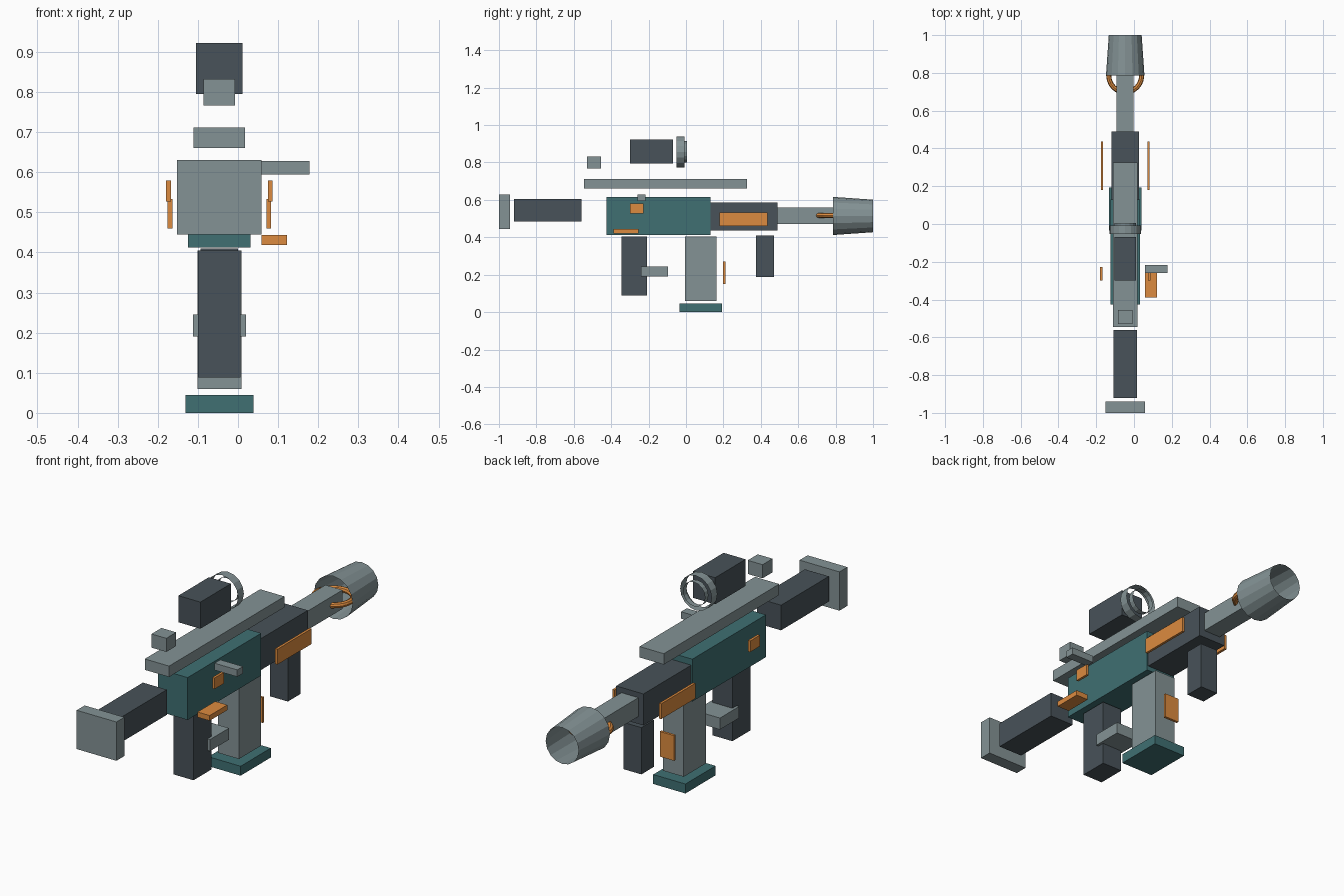
import bpy, bmesh, math
from mathutils import Matrix

if "Cube" in bpy.data.objects:
    bpy.data.objects.remove(bpy.data.objects["Cube"])

CX = -0.0465  # the gun's centre line


def material(name, rgb):
    m = bpy.data.materials.new(name)
    m.diffuse_color = (*rgb, 1)
    m.use_nodes = True
    m.node_tree.nodes["Principled BSDF"].inputs["Base Color"].default_value = m.diffuse_color
    return m


GREY = material("steel_grey", (0.23, 0.29, 0.30))
DARK = material("dark_grey", (0.065, 0.085, 0.10))
TEAL = material("teal", (0.05, 0.16, 0.17))
ORANGE = material("orange", (0.72, 0.26, 0.05))


def finish(name, bm, mat):
    me = bpy.data.meshes.new(name)
    bm.to_mesh(me)
    bm.free()
    me.materials.append(mat)
    ob = bpy.data.objects.new(name, me)
    bpy.context.collection.objects.link(ob)
    return ob


def box(name, mat, x, y, z):
    """Box from (low, high) ranges on each axis."""
    bm = bmesh.new()
    bmesh.ops.create_cube(bm, size=1)
    for v in bm.verts:
        for i, (lo, hi) in enumerate((x, y, z)):
            v.co[i] = (lo + hi) / 2 + v.co[i] * (hi - lo)
    return finish(name, bm, mat)


def mid_box(name, mat, half, y, z):
    return box(name, mat, (CX - half, CX + half), y, z)


def open_tube(name, mat, r0, r1, y, z, sides=16):
    """Open-ended tube along y, radius r0 at the rear and r1 at the front."""
    bm = bmesh.new()
    bmesh.ops.create_cone(bm, cap_ends=False, segments=sides, radius1=r0,
                          radius2=r1, depth=y[1] - y[0])
    bm.transform(Matrix.Translation((CX, (y[0] + y[1]) / 2, z))
                 @ Matrix.Rotation(-math.pi / 2, 4, 'X'))
    return finish(name, bm, mat)


# Stock
mid_box("butt_plate", GREY, 0.105, (-1.0, -0.94), (0.445, 0.63))
mid_box("stock", DARK, 0.063, (-0.92, -0.56), (0.485, 0.605))

# Body, fore end and barrel
mid_box("receiver", TEAL, 0.078, (-0.425, 0.13), (0.413, 0.615))
mid_box("handguard", DARK, 0.072, (0.13, 0.49), (0.435, 0.585))
mid_box("barrel", GREY, 0.045, (0.49, 0.79), (0.47, 0.56))
open_tube("muzzle", GREY, 0.102, 0.087, (0.785, 1.0), 0.514)

# Ring at the muzzle
bpy.ops.mesh.primitive_torus_add(location=(CX, 0.785, 0.517), major_radius=0.087,
                                 minor_radius=0.0135, major_segments=24,
                                 minor_segments=8)
ring = bpy.context.object
ring.name = "muzzle_ring"
ring.data.materials.append(ORANGE)

# Rail and sights
mid_box("top_rail", GREY, 0.064, (-0.545, 0.325), (0.66, 0.712))
mid_box("rear_sight", GREY, 0.039, (-0.53, -0.455), (0.767, 0.832))
mid_box("scope_body", DARK, 0.058, (-0.30, -0.07), (0.795, 0.922))
open_tube("scope_rim", GREY, 0.083, 0.083, (-0.052, -0.008), 0.857)
open_tube("scope_lens_rim", GREY, 0.058, 0.058, (-0.02, 0.006), 0.857)

# Grips and trigger
mid_box("rear_grip", DARK, 0.053, (-0.345, -0.208), (0.088, 0.405))
mid_box("trigger_guard", GREY, 0.066, (-0.24, -0.095), (0.19, 0.245))
mid_box("front_grip", DARK, 0.047, (0.375, 0.47), (0.187, 0.41))

# Magazine
mid_box("magazine", GREY, 0.055, (-0.005, 0.162), (0.06, 0.405))
mid_box("magazine_base", TEAL, 0.085, (-0.035, 0.192), (0.0, 0.045))
mid_box("magazine_panel", ORANGE, 0.038, (0.198, 0.21), (0.15, 0.27))

# Controls on the right side
box("charging_handle", GREY, (0.058, 0.178), (-0.26, -0.217), (0.595, 0.628))
box("release_lever", ORANGE, (0.058, 0.122), (-0.388, -0.255), (0.419, 0.444))

# Panels mirrored on both sides
for side, s in (("left", -1), ("right", 1)):
    for name, near, far, y, z in (
            ("handguard_panel", 0.117, 0.129, (0.18, 0.437), (0.46, 0.533)),
            ("receiver_panel", 0.121, 0.133, (-0.30, -0.228), (0.527, 0.58))):
        xs = sorted((CX + s * near, CX + s * far))
        box(f"{side}_{name}", ORANGE, xs, y, z)
